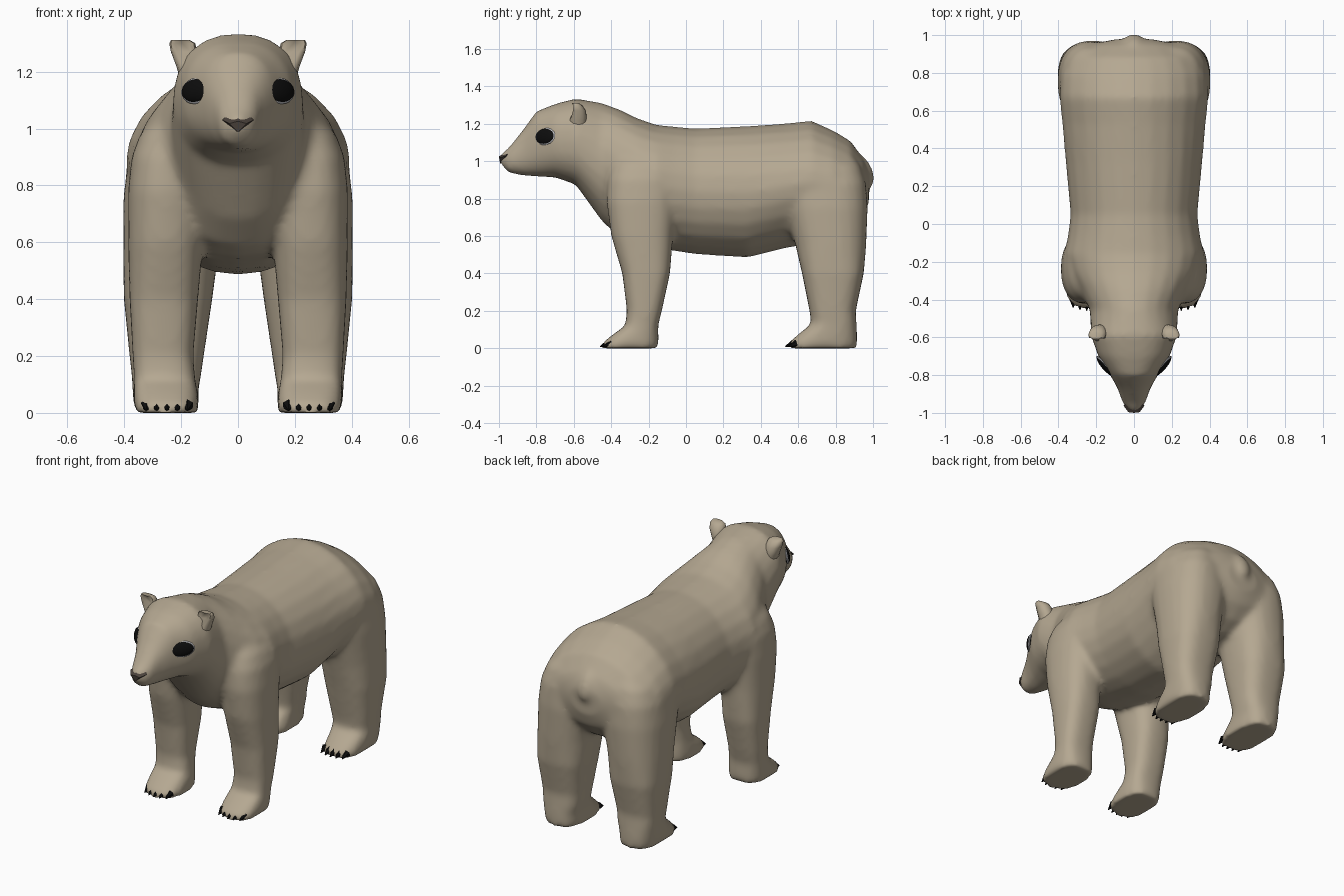
import bpy, bmesh, math
from mathutils import Vector, Matrix

if "Cube" in bpy.data.objects:
    bpy.data.objects.remove(bpy.data.objects["Cube"])


def material(name, rgb):
    m = bpy.data.materials.new(name)
    m.diffuse_color = (*rgb, 1)
    m.use_nodes = True
    m.node_tree.nodes["Principled BSDF"].inputs["Base Color"].default_value = m.diffuse_color
    return m


FUR = material("fur", (0.46, 0.39, 0.285))
BLACK = material("black", (0.004, 0.004, 0.004))
PALE = material("pale rim", (0.5, 0.5, 0.52))
NOSE = material("nose brown", (0.07, 0.055, 0.045))


def loft(bm, rings, axis, power=2.3, n=24, side=1):
    """Closed skin through super-ellipse rings (t, x0, x1, b0, b1[, power]) along axis z or y."""
    loops = []
    for t, x0, x1, b0, b1, *own in rings:
        e = 2 / (own[0] if own else power)
        loop = []
        for i in range(n):
            a = 2 * math.pi * i / n
            c, s = math.cos(a), math.sin(a)
            x = (x0 + x1) / 2 + (x1 - x0) / 2 * math.copysign(abs(c) ** e, c)
            b = (b0 + b1) / 2 + (b1 - b0) / 2 * math.copysign(abs(s) ** e, s)
            loop.append(bm.verts.new((side * x, b, t) if axis == 'z' else (side * x, t, b)))
        loops.append(loop)
    for p, q in zip(loops, loops[1:]):
        for i in range(n):
            j = (i + 1) % n
            bm.faces.new((p[i], p[j], q[j], q[i]))
    bm.faces.new(loops[0])
    bm.faces.new(loops[-1])
    return loops


def finish(bm, name, mat, angle=60):
    bmesh.ops.recalc_face_normals(bm, faces=bm.faces)
    me = bpy.data.meshes.new(name)
    bm.to_mesh(me)
    bm.free()
    me.materials.append(mat)
    ob = bpy.data.objects.new(name, me)
    bpy.context.collection.objects.link(ob)
    bpy.ops.object.select_all(action='DESELECT')
    ob.select_set(True)
    bpy.context.view_layer.objects.active = ob
    bpy.ops.object.shade_smooth_by_angle(angle=math.radians(angle))
    return ob


# Head and torso: y, half width, bottom, top
trunk = [(-0.992, 0.022, 0.985, 1.04), (-0.95, 0.06, 0.938, 1.07), (-0.87, 0.087, 0.923, 1.17),
         (-0.80, 0.127, 0.918, 1.267), (-0.70, 0.19, 0.913, 1.307), (-0.59, 0.228, 0.875, 1.336),
         (-0.45, 0.235, 0.68, 1.312), (-0.35, 0.29, 0.585, 1.275), (-0.26, 0.342, 0.55, 1.23),
         (-0.16, 0.37, 0.535, 1.195), (-0.06, 0.35, 0.52, 1.185), (0.05, 0.336, 0.503, 1.175),
         (0.33, 0.362, 0.485, 1.188), (0.53, 0.38, 0.535, 1.202), (0.67, 0.395, 0.56, 1.217),
         (0.79, 0.39, 0.57, 1.163), (0.88, 0.35, 0.62, 1.108), (0.95, 0.24, 0.70, 1.012),
         (0.978, 0.10, 0.78, 0.95)]
# Legs: z, inner x, outer x, front y, back y
front_leg = [(0, .14, .362, -.45, -.148), (.03, .138, .367, -.446, -.146), (.075, .142, .367, -.39, -.147),
             (.12, .15, .366, -.325, -.149), (.2, .157, .371, -.316, -.129), (.4, .14, .382, -.341, -.085),
             (.6, .122, .387, -.40, -.069), (.78, .11, .387, -.425, -.052), (.9, .10, .375, -.42, -.04),
             (.98, .09, .345, -.40, -.045), (1.04, .08, .29, -.38, -.06), (1.1, .08, .2, -.34, -.08)]
rear_leg = [(0, .14, .362, .545, .913), (.03, .138, .367, .55, .915), (.075, .14, .371, .60, .915),
            (.13, .13, .374, .67, .912), (.2, .12, .382, .66, .908), (.4, .09, .402, .62, .951),
            (.55, .07, .405, .585, .964), (.75, .03, .404, .53, .972), (.88, .04, .39, .50, .963),
            (.97, .05, .355, .52, .935), (1.04, .06, .28, .56, .89), (1.08, .08, .2, .6, .82)]


def trunk_power(y):
    return 2.3 if y < -.5 else 2.0 if y < .5 else 1.88


# One fused skin
bm = bmesh.new()
loft(bm, [(y, -w, w, b, t, trunk_power(y)) for y, w, b, t in trunk], 'y')
for s in (1, -1):
    for leg in (front_leg, rear_leg):
        loft(bm, [(*r, 2.75 if r[0] < .5 else 2.4) for r in leg], 'z', side=s)
# Tail stub
bmesh.ops.create_icosphere(bm, subdivisions=2, radius=1, matrix=Matrix.Translation((0, .95, .95))
                           @ Matrix.Rotation(.45, 4, 'X') @ Matrix.Diagonal((.06, .047, .1, 1)))
body = finish(bm, "body_head_and_legs", FUR)
rm = body.modifiers.new("fuse", 'REMESH')
rm.mode, rm.voxel_size, rm.use_smooth_shade = 'VOXEL', 0.016, True
sm = body.modifiers.new("soften", 'SMOOTH')
sm.factor, sm.iterations = 0.5, 10

# Ears, cupped at the front
ear = [(1.16, .13, .20, -.615, -.54), (1.22, .135, .217, -.625, -.53), (1.27, .145, .236, -.625, -.535),
       (1.30, .15, .242, -.62, -.555), (1.312, .17, .235, -.61, -.575)]
for s in (1, -1):
    bm = bmesh.new()
    for k, loop in enumerate(loft(bm, ear, 'z', 2.2, 12, s)):
        if k in (2, 3):
            for i in (8, 9, 10):
                loop[i].co.y += (0.02, 0.035, 0.02)[i - 8] * (0.6 if k == 3 else 1)
    finish(bm, "ear", FUR)

# Eyes with a pale rim
for s in (1, -1):
    normal = Vector((s * .73, -.66, .17)).normalized()
    turn = normal.to_track_quat('Z', 'Y').to_matrix().to_4x4()
    for name, mat, r, h, thick in (("eye", BLACK, .071, .043, .020), ("eye_rim", PALE, .075, .047, .012)):
        bm = bmesh.new()
        bmesh.ops.create_uvsphere(bm, u_segments=20, v_segments=10, radius=1,
                                  matrix=Matrix.Translation((s * .148, -.755, 1.133)) @ turn
                                  @ Matrix.Diagonal((r, h, thick, 1)))
        finish(bm, name, mat)

# Nose wedge
bm = bmesh.new()
pts = [(-.055, -.962, 1.03), (-.045, -.955, 1.04), (0, -.965, 1.047), (.045, -.955, 1.04), (.055, -.962, 1.03),
       (0, -.994, .987), (-.03, -.996, 1.018), (.03, -.996, 1.018), (0, -1.0, 1.026), (0, -.92, 1.03)]
bmesh.ops.convex_hull(bm, input=[bm.verts.new(p) for p in pts])
finish(bm, "nose", NOSE, 30)

# Claws
for label, y in (("front", -.43), ("rear", .56)):
    for s in (1, -1):
        bm = bmesh.new()
        for i in range(5):
            off = (i - 2) / 2
            m = (Matrix.Translation((s * .25 + off * .072, y - .006 + .016 * off * off, .018))
                 @ Matrix.Rotation(math.radians(110), 4, 'X'))
            bmesh.ops.create_cone(bm, cap_ends=True, segments=6, radius1=.022, radius2=.002, depth=.05, matrix=m)
        for v in bm.verts:
            v.co.z = max(v.co.z, 0)
        finish(bm, label + "_claws", BLACK, 30)
